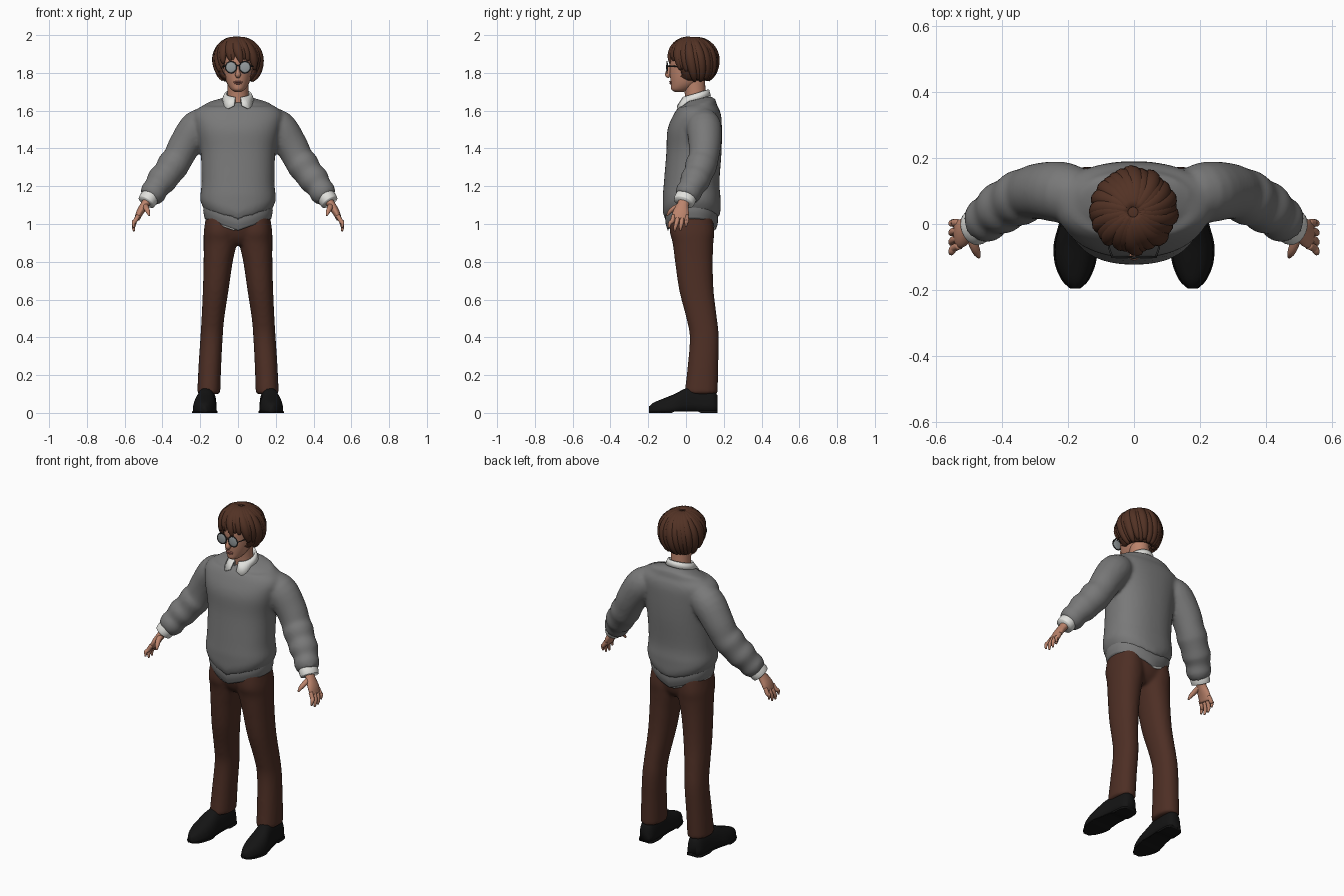
import bpy, bmesh, math, random
from mathutils import Vector, Matrix

random.seed(4)
cube = bpy.data.objects.get("Cube")
if cube:
    bpy.data.objects.remove(cube)

X, Y, Z = Vector((1, 0, 0)), Vector((0, 1, 0)), Vector((0, 0, 1))


def material(name, r, g, b):
    m = bpy.data.materials.new(name)
    m.use_nodes = True
    m.diffuse_color = (r, g, b, 1)
    bsdf = m.node_tree.nodes["Principled BSDF"]
    bsdf.inputs["Base Color"].default_value = (r, g, b, 1)
    bsdf.inputs["Roughness"].default_value = 0.8
    return m


WOOL = material("grey wool", .19, .19, .19)
CLOTH = material("white shirt", .75, .75, .72)
BROWN = material("brown trousers", .075, .028, .018)
HAIR = material("brown hair", .085, .032, .018)
SKIN = material("skin", .5, .23, .15)
LIP = material("lips", .36, .13, .1)
BLACK = material("black leather", .007, .007, .007)
LENS = material("lens grey", .3, .33, .34)
FRAME = material("dark frame", .03, .03, .03)


def loft(bm, rings, ref=X, axis=None, power=2, n=24, steps=4, side=1):
    """Skin rings (x, y, z, radius along ref, other radius) along a smooth path."""
    keys = [Vector(r) for r in rings]
    keys = [2 * keys[0] - keys[1]] + keys + [2 * keys[-1] - keys[-2]]
    path = []
    for a, b, c, d in zip(keys, keys[1:], keys[2:], keys[3:]):
        for i in range(steps):
            t = i / steps
            path.append(b + (c - a) * t / 2 + (2 * a - 5 * b + 4 * c - d) * t * t / 2
                        + (3 * b - a - 3 * c + d) * t ** 3 / 2)
    path.append(keys[-2])
    loops = []
    for i, p in enumerate(path):
        tan = axis or (path[min(i + 1, len(path) - 1)].xyz - path[max(i - 1, 0)].xyz)
        tan = tan.normalized()
        u = (ref - tan * ref.dot(tan)).normalized()
        w = tan.cross(u)
        loop = []
        for k in range(n):
            c, s = math.cos(math.tau * k / n), math.sin(math.tau * k / n)
            c, s = (math.copysign(abs(q) ** (2 / power), q) for q in (c, s))
            co = p.xyz + u * c * max(p[3], .002) + w * s * max(p[4], .002)
            co.x *= side
            loop.append(bm.verts.new(co))
        loops.append(loop)
    for a, b in zip(loops, loops[1:]):
        for k in range(n):
            bm.faces.new((a[k - 1], a[k], b[k], b[k - 1]))
    bm.faces.new(loops[0])
    bm.faces.new(loops[-1])


def finish(bm, name, mat, mirror=False, remesh=0):
    bmesh.ops.recalc_face_normals(bm, faces=bm.faces)
    me = bpy.data.meshes.new(name)
    bm.to_mesh(me)
    bm.free()
    me.materials.append(mat)
    me.shade_smooth()
    ob = bpy.data.objects.new(name, me)
    bpy.context.collection.objects.link(ob)
    if mirror:
        ob.modifiers.new("Mirror", 'MIRROR').use_mirror_merge = False
    if remesh:
        r = ob.modifiers.new("Remesh", 'REMESH')
        r.mode, r.voxel_size, r.use_smooth_shade = 'VOXEL', remesh, True
        s = ob.modifiers.new("Smooth", 'SMOOTH')
        s.factor, s.iterations = .5, 4
    return ob


def part(name, mat, rings, mirror=False, **kw):
    bm = bmesh.new()
    loft(bm, rings, **kw)
    return finish(bm, name, mat, mirror)


def ball(name, mat, loc, size, mirror=False):
    bm = bmesh.new()
    bmesh.ops.create_uvsphere(bm, u_segments=20, v_segments=12, radius=1,
                              matrix=Matrix.LocRotScale(Vector(loc), None, Vector(size)))
    return finish(bm, name, mat, mirror)


# Sweater: torso and both sleeves fused into one surface
bm = bmesh.new()
torso = [(0, .03, 1.08, .18, .14), (0, .03, 1.13, .2, .153), (0, .03, 1.22, .193, .147),
         (0, .042, 1.38, .198, .146), (0, .046, 1.5, .222, .144), (0, .06, 1.58, .235, .125),
         (0, .065, 1.625, .19, .1), (0, .06, 1.66, .085, .07)]
loft(bm, torso, axis=Z, power=2.3, n=48)
for v in bm.verts:
    if v.co.z < 1.14:
        v.co.z -= .06 * max(0, 1 - abs(v.co.x) / .19)
    if v.co.z > 1.63:
        v.co.z += .25 * (v.co.y - .06)
sleeve = [(.13, .08, 1.54, .07), (.21, .095, 1.515, .092), (.28, .1, 1.42, .086),
          (.32, .092, 1.345, .08), (.345, .08, 1.31, .085), (.375, .065, 1.265, .077),
          (.405, .047, 1.23, .08), (.43, .03, 1.195, .067), (.45, .012, 1.165, .07),
          (.472, -.003, 1.138, .056)]
for s in (1, -1):
    loft(bm, [r + (r[3],) for r in sleeve], ref=Y, side=s)
finish(bm, "sweater", WOOL, remesh=.011)

# Ribbed hem and the shirt tail peeking out below it
for name, mat, low, grow in (("sweater_hem", WOOL, 1.03, 0), ("shirt_tail", CLOTH, 1.022, -.004)):
    bm = bmesh.new()
    loft(bm, [(0, .03, low, .176 + grow, .126 + grow), (0, .03, low + .04, .184 + grow, .138 + grow),
              (0, .03, 1.12, .18 + grow, .138 + grow)], axis=Z, power=2.3, n=64)
    for v in bm.verts:
        v.co.z -= .065 * max(0, 1 - abs(v.co.x) / .18)
        if mat is CLOTH and v.co.z < 1.03 and v.co.x > -.02:
            v.co.z += .02
    finish(bm, name, mat)

# Trousers
bm = bmesh.new()
loft(bm, [(0, .03, 1.08, .165, .115), (0, .032, .99, .17, .115), (0, .035, .93, .13, .1),
          (0, .035, .89, .05, .07)], axis=Z, power=2.3, n=40)
leg = [(.09, .03, 1.04, .08, .11), (.094, .032, .96, .087, .118), (.094, .037, .9, .088, .108),
       (.105, .042, .8, .077, .1), (.118, .055, .65, .068, .091), (.133, .083, .5, .06, .081),
       (.14, .097, .4, .059, .077), (.149, .09, .25, .06, .081), (.155, .08, .1, .061, .088)]
for s in (1, -1):
    loft(bm, leg, axis=Z, power=2.2, n=32, side=s)
finish(bm, "trousers", BROWN, remesh=.011)

# Shoes: half-round sections along the foot, flattened on the ground
shoe = [(.158, .168, .03, .09), (.16, .14, .046, .125), (.163, .06, .05, .135), (.17, 0, .054, .13),
        (.176, -.06, .063, .1), (.178, -.12, .058, .076), (.178, -.17, .037, .055),
        (.178, -.195, .012, .035)]
for name, grow, top in (("shoe", 0, 1), ("shoe_sole", .004, .2)):
    bm = bmesh.new()
    loft(bm, [(x, y, 0, w + grow, h * top) for x, y, w, h in shoe], axis=Y, power=2.6)
    for v in bm.verts:
        v.co.z = max(v.co.z, 0 if not -.06 < v.co.y < .06 else .008)
    finish(bm, name, BLACK, mirror=True)

# Cuffs, palms, fingers and thumbs
part("shirt_cuff", CLOTH, [(.455, .008, 1.158, .056, .05), (.475, -.006, 1.13, .057, .05),
                           (.486, -.013, 1.114, .054, .047)], True, ref=Y)
part("palm", SKIN, [(.47, -.005, 1.135, .03, .024), (.495, -.017, 1.1, .031, .022),
                    (.52, -.027, 1.06, .043, .019), (.535, -.032, 1.025, .042, .014)], True, ref=Y)
for i, tip in enumerate((.98, .962, .965, .985)):
    y = -.066 + .023 * i
    part("finger", SKIN, [(.528, y, 1.045, .011, .012), (.545, y * 1.1, 1.015, .012, .012),
                          (.553, y * 1.25 - .002, tip + .025, .01, .01),
                          (.551, y * 1.3 - .004, tip, .005, .005)], True, ref=Y, n=10)
part("thumb", SKIN, [(.49, -.025, 1.1, .015, .015), (.486, -.06, 1.085, .015, .014),
                     (.477, -.085, 1.066, .012, .011), (.47, -.1, 1.045, .005, .005)],
     True, n=10)

# Neck and head
part("neck", SKIN, [(0, .055, 1.6, .06, .06), (0, .05, 1.68, .055, .055), (0, .04, 1.78, .055, .06)])
part("head", SKIN, [(0, -.035, 1.7, .018, .025), (0, -.025, 1.712, .036, .052),
                    (0, -.005, 1.74, .056, .075), (0, .012, 1.78, .07, .096),
                    (0, .02, 1.83, .077, .106), (0, .03, 1.88, .08, .115),
                    (0, .035, 1.94, .065, .09), (0, .04, 1.97, .02, .03)], axis=Z, n=32)
part("nose", SKIN, [(0, -.084, 1.84, .008, .008), (0, -.093, 1.81, .01, .012),
                    (0, -.097, 1.79, .015, .014), (0, -.088, 1.777, .01, .008)], n=12)
ball("upper_lip", LIP, (0, -.082, 1.752, ), (.024, .007, .005))
ball("lower_lip", LIP, (0, -.08, 1.744), (.02, .008, .005))
ball("ear", SKIN, (.081, .025, 1.815), (.01, .018, .03), True)

# Round glasses
ball("lens", LENS, (.037, -.1, 1.83), (.029, .005, .029), True)
bm = bmesh.new()
ring = [(.037 + .03 * math.cos(a), -.1, 1.83 + .03 * math.sin(a), .003, .003)
        for a in (math.tau * k / 12 for k in range(13))]
loft(bm, ring, ref=Y, n=8, steps=2)
loft(bm, [(.066, -.1, 1.835, .003, .003), (.078, -.06, 1.835, .003, .003),
          (.086, .02, 1.83, .003, .003)], ref=Z, n=8)
finish(bm, "glasses_frame", FRAME, mirror=True)
part("glasses_bridge", FRAME, [(-.01, -.1, 1.835, .003, .003), (0, -.103, 1.839, .003, .003),
                               (.01, -.1, 1.835, .003, .003)], ref=Y, n=8)

# Shirt collar: a folded band open at the front with two points
bm = bmesh.new()
rows = []
for k in range(41):
    a = .2 + (math.tau - .4) * k / 40
    front = (1 + math.cos(a)) / 2
    point = max(0, 1 - min(abs(a - .55), abs(math.tau - .55 - a)) / .55)
    top = 1.712 - .04 * front
    row = []
    for r, z in ((.06, top - .05), (.062, top), (.07, top), (.08 + .012 * front + .024 * point,
                                                         top - .032 - .034 * point)):
        row.append(bm.verts.new((r * math.sin(a), .052 - r * math.cos(a), z)))
    rows.append(row)
for a, b in zip(rows, rows[1:]):
    for j in range(3):
        bm.faces.new((a[j], b[j], b[j + 1], a[j + 1]))
collar = finish(bm, "shirt_collar", CLOTH)
collar.modifiers.new("Thickness", 'SOLIDIFY').thickness = .006

# Hair: a cap open at the face, covered by swirling tapered locks
bm = bmesh.new()
bmesh.ops.create_uvsphere(bm, u_segments=40, v_segments=24, radius=1, matrix=Matrix.LocRotScale(
    Vector((-.003, .038, 1.86)), None, Vector((.119, .122, .126))))
gone = [f for f in bm.faces if f.calc_center_median().z < 1.765
        or (f.calc_center_median().y < -.025 and f.calc_center_median().z < 1.885)]
bmesh.ops.delete(bm, geom=gone, context='FACES')
cap = finish(bm, "hair_cap", HAIR)
cap.modifiers.new("Thickness", 'SOLIDIFY').thickness = .012

bm = bmesh.new()
COUNT = 26
for k in range(COUNT):
    start = math.tau * k / COUNT
    swirl = random.uniform(.25, .5)
    end_angle = start + swirl
    facing = max(0, math.cos(end_angle)) ** .7
    reach = 2.55 - 1.0 * facing + random.uniform(-.12, .12)
    lift = random.uniform(-.004, .006)
    rings = []
    for j in range(9):
        t = j / 8
        a = start + swirl * t
        phi = .12 + (reach - .12) * t
        rad = math.sin(phi) if phi < math.pi / 2 else 1 - .3 * (phi - math.pi / 2) ** 2
        thick = .006 + .023 * math.sin(math.pi * min(1, .12 + t * .86)) ** .8
        rings.append((-.003 + (.112 + lift) * rad * math.sin(a),
                      .036 - (.114 + lift) * rad * math.cos(a),
                      1.86 + .119 * math.cos(phi), thick, thick * .85))
    loft(bm, rings, ref=Vector((math.cos(start), math.sin(start), 0)), n=10, steps=2)
finish(bm, "hair_locks", HAIR)
